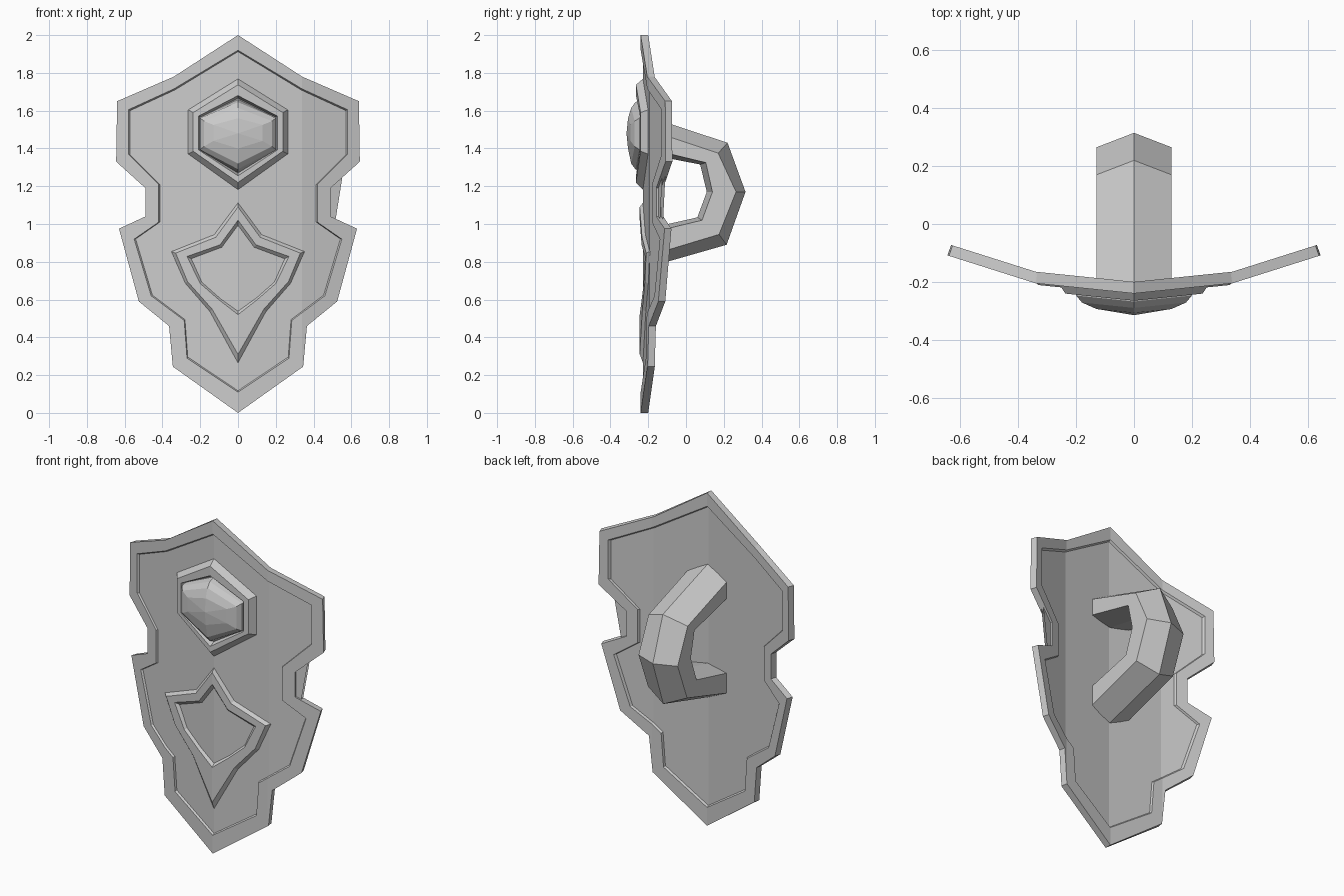
import bpy, bmesh

if "Cube" in bpy.data.objects:
    bpy.data.objects.remove(bpy.data.objects["Cube"])

def curve(x):
    # front surface of the bowed shield
    a = abs(x)
    return -0.24 + 0.035 * a / 0.34 if a < 0.34 else -0.205 + 0.095 * (a - 0.34) / 0.30

def full(half):
    # mirror a right-hand outline (top to bottom) into a closed loop
    return half + [(-x, z) for x, z in reversed(half[1:-1])]

def scaled(loop, s, cz, sz=None):
    sz = s if sz is None else sz
    return [(x * s, cz + (z - cz) * sz) for x, z in loop]

def finish(name, bm):
    bmesh.ops.remove_doubles(bm, verts=bm.verts, dist=1e-4)
    bmesh.ops.recalc_face_normals(bm, faces=bm.faces)
    me = bpy.data.meshes.new(name)
    bm.to_mesh(me)
    bm.free()
    ob = bpy.data.objects.new(name, me)
    bpy.context.collection.objects.link(ob)
    return ob

def loft(bm, rings, cap_start, cap_end):
    vs = [[bm.verts.new(p) for p in r] for r in rings]
    n = len(vs[0])
    for a, b in zip(vs, vs[1:]):
        for i in range(n):
            j = (i + 1) % n
            bm.faces.new((a[i], a[j], b[j], b[i]))
    if cap_start:
        bm.faces.new(vs[0])
    if cap_end:
        bm.faces.new(vs[-1])

def relief(name, layers, cap_start=False, cap_end=False):
    # layers: (loop, depth) lofted flat, then bent along the shield curve
    bm = bmesh.new()
    loft(bm, [[(x, d, z) for x, z in loop] for loop, d in layers], cap_start, cap_end)
    bmesh.ops.triangulate(bm, faces=[f for f in bm.faces if len(f.verts) > 4])
    for px in (-0.34, 0, 0.34):
        bmesh.ops.bisect_plane(bm, geom=bm.verts[:] + bm.edges[:] + bm.faces[:],
                               dist=1e-4, plane_co=(px, 0, 0), plane_no=(1, 0, 0))
    for v in bm.verts:
        v.co.y += curve(v.co.x)
    return finish(name, bm)

# Shield plate with raised rim on both sides
outer = full([(0, 2), (.34, 1.78), (.64, 1.65), (.645, 1.33), (.49, 1.19), (.49, 1.04),
              (.63, .975), (.525, .59), (.365, .46), (.345, .245), (0, 0)])
inner = full([(0, 1.92), (.34, 1.715), (.58, 1.605), (.58, 1.37), (.42, 1.21), (.42, 1.01),
              (.55, .92), (.46, .62), (.285, .49), (.27, .29), (0, .11)])
panel = scaled(inner, .985, 1.0, .992)
relief("shield_plate", [(panel, .012), (inner, 0), (outer, 0),
                        (scaled(outer, .98, 1.0, 1), .04), (inner, .04), (panel, .028)],
       True, True)

# Star-shaped raised frame
star_out = full([(0, 1.115), (.127, .945), (.355, .855), (.28, .685), (.15, .535), (0, .26)])
star_top = full([(0, 1.09), (.117, .93), (.33, .846), (.267, .695), (.136, .548), (0, .31)])
star_in = full([(0, 1.02), (.095, .89), (.27, .828), (.2, .685), (.1, .598), (0, .52)])
star_base = full([(0, .99), (.085, .875), (.245, .815), (.19, .692), (.095, .608), (0, .54)])
relief("star_frame", [(star_out, .014), (star_top, -.005), (star_in, -.005), (star_base, .014)])

# Hexagonal boss: bevelled frame and faceted gem
def hexa(w, top, hi, lo, bottom):
    return full([(0, top), (w, hi), (w, lo), (0, bottom)])

relief("gem_frame", [(hexa(.265, 1.77, 1.605, 1.37, 1.18), .014),
                     (hexa(.237, 1.737, 1.59, 1.385, 1.22), -.025),
                     (hexa(.208, 1.68, 1.572, 1.392, 1.255), -.025),
                     (hexa(.198, 1.665, 1.565, 1.4, 1.27), .014)])
relief("gem", [(hexa(.203, 1.66, 1.565, 1.385, 1.27), .014),
               (hexa(.2, 1.645, 1.56, 1.395, 1.29), -.028),
               (hexa(.18, 1.615, 1.545, 1.41, 1.32), -.05),
               (hexa(.13, 1.56, 1.525, 1.44, 1.40), -.067),
               (hexa(0, 1.48, 1.48, 1.48, 1.48), -.075)])

# Back handle: six-sided section swept through five stations
# each station: outer ridge, outer side, inner side, inner ridge as (y, z)
stations = [((-.205, 1.57), (-.205, 1.50), (-.205, 1.40), (-.205, 1.37)),
            ((.22, 1.43), (.17, 1.375), (.105, 1.325), (.075, 1.315)),
            ((.315, 1.17), (.265, 1.17), (.14, 1.17), (.11, 1.17)),
            ((.215, .89), (.175, .945), (.085, 1.02), (.06, 1.035)),
            ((-.205, .77), (-.205, .83), (-.205, .95), (-.205, .975))]
bm = bmesh.new()
rings = []
for o, so, si, i in stations:
    rings.append([(0, *o), (.13, *so), (.13, *si), (0, *i), (-.13, *si), (-.13, *so)])
loft(bm, rings, True, True)
finish("back_handle", bm)
